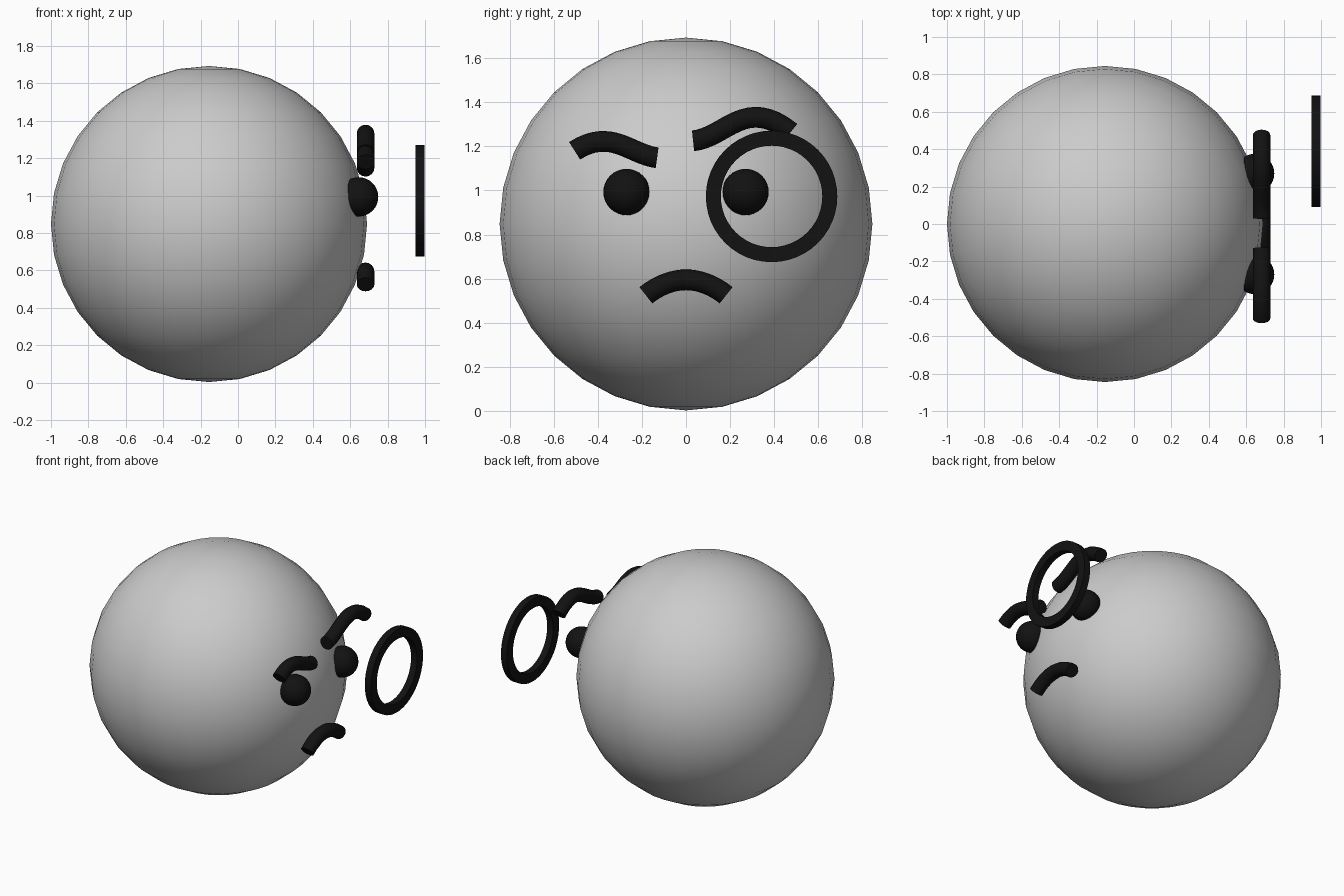
import bpy
import bmesh
from math import pi, cos, sin

if "Cube" in bpy.data.objects:
    bpy.data.objects.remove(bpy.data.objects["Cube"])

black = bpy.data.materials.new("black")
black.diffuse_color = (0.006, 0.006, 0.006, 1)
black.use_nodes = True
black.node_tree.nodes["Principled BSDF"].inputs["Base Color"].default_value = black.diffuse_color


def ball(name, loc, r):
    bpy.ops.mesh.primitive_uv_sphere_add(segments=32, ring_count=16, radius=r, location=loc)
    ob = bpy.context.object
    ob.name = name
    bpy.ops.object.shade_smooth()
    return ob


def stroke(name, pts, x=0.682, r=0.047):
    """Round tube along one bezier segment drawn in the y-z plane."""
    cu = bpy.data.curves.new(name, 'CURVE')
    cu.dimensions = '3D'
    cu.bevel_depth = r
    cu.bevel_resolution = 6
    cu.resolution_u = 16
    cu.use_fill_caps = True
    sp = cu.splines.new('BEZIER')
    sp.bezier_points.add(1)
    p0, h0, h1, p1 = [(x, y, z) for y, z in pts]
    for bp, co, hl, hr in ((sp.bezier_points[0], p0, p0, h0), (sp.bezier_points[1], p1, h1, p1)):
        bp.handle_left_type = bp.handle_right_type = 'FREE'
        bp.co, bp.handle_left, bp.handle_right = co, hl, hr
    ob = bpy.data.objects.new(name, cu)
    bpy.context.collection.objects.link(ob)
    bpy.ops.object.select_all(action='DESELECT')
    ob.select_set(True)
    bpy.context.view_layer.objects.active = ob
    bpy.ops.object.convert(target='MESH')
    ob = bpy.context.object
    ob.data.materials.clear()
    ob.data.materials.append(black)
    bpy.ops.object.shade_smooth_by_angle()


# Head
ball("head", (-0.155, 0, 0.848), 0.845)

# Eyes
for name, y in (("eye_right", -0.27), ("eye_left", 0.27)):
    ball(name, (0.645, y, 0.993), 0.105).data.materials.append(black)

# Eyebrows and frowning mouth
stroke("brow_right", [(-0.505, 1.18), (-0.34, 1.285), (-0.255, 1.165), (-0.131, 1.148)])
stroke("brow_left", [(0.032, 1.225), (0.18, 1.24), (0.27, 1.43), (0.475, 1.265)])
stroke("mouth", [(-0.182, 0.525), (-0.064, 0.618), (0.064, 0.618), (0.182, 0.525)])

# Monocle: flat ring with a rectangular section, floating in front of the eye
bm = bmesh.new()
n = 48
section = [(0.95, 0.230), (0.998, 0.230), (0.998, 0.298), (0.95, 0.298)]
rings = [[bm.verts.new((x, 0.388 + r * cos(2 * pi * i / n), 0.973 + r * sin(2 * pi * i / n)))
          for x, r in section] for i in range(n)]
for i in range(n):
    a, b = rings[i], rings[(i + 1) % n]
    for j in range(4):
        k = (j + 1) % 4
        bm.faces.new((a[j], a[k], b[k], b[j]))
bmesh.ops.recalc_face_normals(bm, faces=bm.faces)
me = bpy.data.meshes.new("monocle_ring")
bm.to_mesh(me)
bm.free()
me.materials.append(black)
ring = bpy.data.objects.new("monocle_ring", me)
bpy.context.collection.objects.link(ring)
bpy.ops.object.select_all(action='DESELECT')
ring.select_set(True)
bpy.context.view_layer.objects.active = ring
bpy.ops.object.shade_smooth_by_angle()
